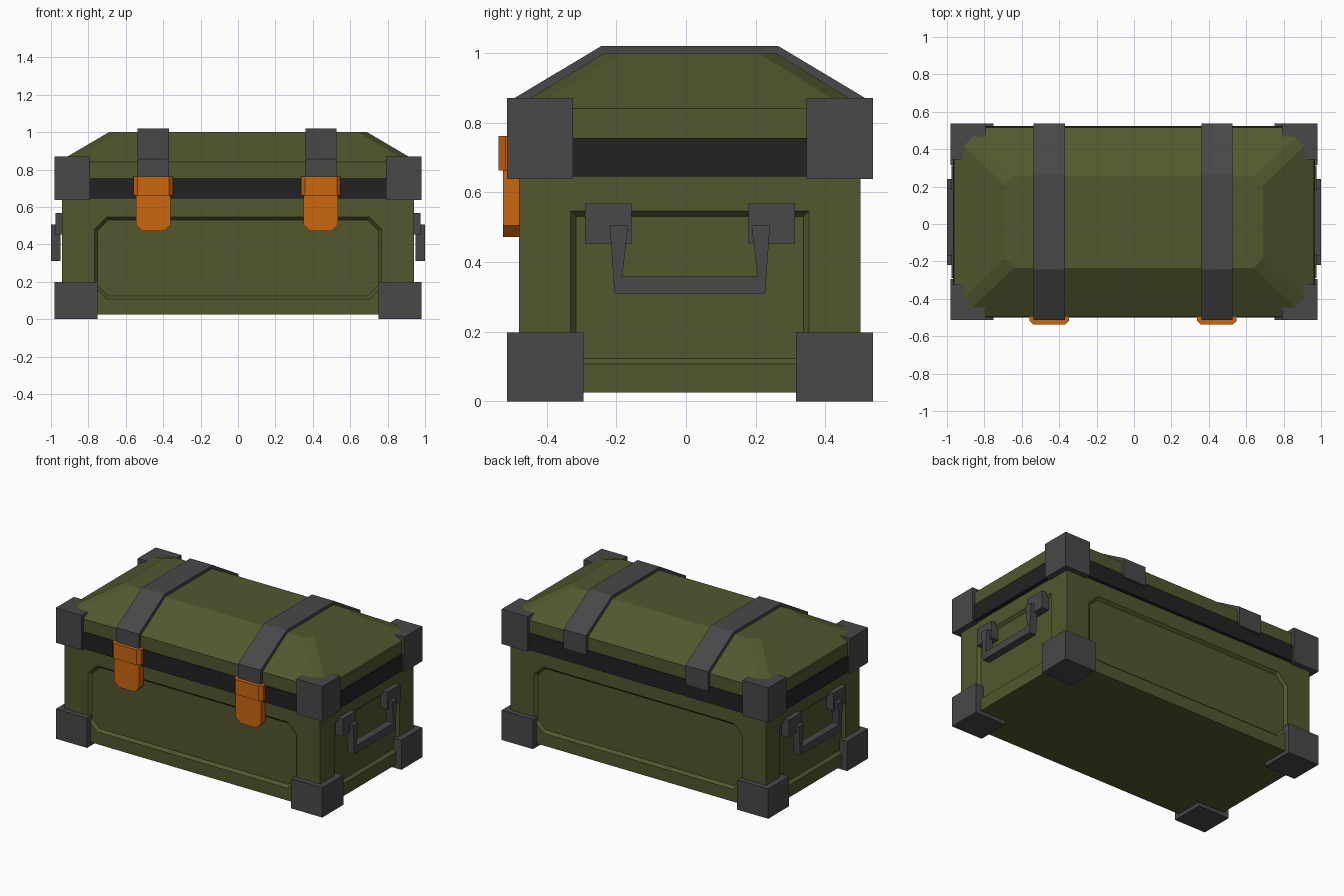
import bpy
import bmesh

if "Cube" in bpy.data.objects:
    bpy.data.objects.remove(bpy.data.objects["Cube"])

YC = 0.011  # depth centre of the chest shell


def material(name, rgb):
    m = bpy.data.materials.new(name)
    m.use_nodes = True
    col = (*rgb, 1)
    m.diffuse_color = col
    m.node_tree.nodes["Principled BSDF"].inputs["Base Color"].default_value = col
    return m


OLIVE = material("olive green", (0.085, 0.095, 0.027))
GREY = material("dark grey", (0.065, 0.065, 0.065))
BLACK = material("near black", (0.016, 0.016, 0.016))
ORANGE = material("orange", (0.6, 0.135, 0.005))


def loft(name, loops, mat):
    """Solid skinned through matching closed loops, capped at both ends."""
    bm = bmesh.new()
    rings = [[bm.verts.new(p) for p in loop] for loop in loops]
    n = len(rings[0])
    for a, b in zip(rings, rings[1:]):
        for i in range(n):
            j = (i + 1) % n
            bm.faces.new((a[i], a[j], b[j], b[i]))
    bm.faces.new(rings[0][::-1])
    bm.faces.new(rings[-1])
    bmesh.ops.recalc_face_normals(bm, faces=bm.faces)
    mesh = bpy.data.meshes.new(name)
    bm.to_mesh(mesh)
    bm.free()
    mesh.materials.append(mat)
    ob = bpy.data.objects.new(name, mesh)
    bpy.context.collection.objects.link(ob)
    return ob


def octagon(hu, hv, c, cu=0.0, cv=0.0):
    """Rectangle outline with corners cut by c (plain rectangle if c is 0)."""
    if not c:
        pts = [(hu, -hv), (hu, hv), (-hu, hv), (-hu, -hv)]
    else:
        pts = [(hu - c, -hv), (hu, -hv + c), (hu, hv - c), (hu - c, hv),
               (c - hu, hv), (-hu, hv - c), (-hu, c - hv), (c - hu, -hv)]
    return [(u + cu, v + cv) for u, v in pts]


def box(name, x, y, z, mat):
    corners = [(x[0], y[0]), (x[1], y[0]), (x[1], y[1]), (x[0], y[1])]
    return loft(name, [[(a, b, h) for a, b in corners] for h in z], mat)


def extrude_x(name, profile, x0, x1, mat):
    return loft(name, [[(x, y, z) for y, z in profile] for x in (x0, x1)], mat)


# Body with a bevelled recessed panel on each side
HX, HY = 0.94, 0.49
body = box("body", (-HX, HX), (YC - HY, YC + HY), (0.025, 0.645), OLIVE)
cutters = []
for s in (-1, 1):
    steps = ((0.05, 0), (0, 0), (-0.018, 0.016))
    long_side = [[(u, YC + s * (HY + d), v) for u, v in
                  octagon(0.768 - k, 0.22 - k, 0.067 - k / 2, 0, 0.327)]
                 for d, k in steps]
    end_side = [[(s * (HX + d), u, v) for u, v in
                 octagon(0.342 - k, 0.22 - k, 0, YC, 0.327)] for d, k in steps]
    cutters += [loft("panel_cutter", long_side, OLIVE),
                loft("panel_cutter", end_side, OLIVE)]
for c in cutters:
    c.hide_render = True
    mod = body.modifiers.new("panel", "BOOLEAN")
    mod.operation = "DIFFERENCE"
    mod.object = c
    mod.solver = "EXACT"
graph = bpy.context.evaluated_depsgraph_get()
cut_mesh = bpy.data.meshes.new_from_object(body.evaluated_get(graph))
body.modifiers.clear()
body.data = cut_mesh
for c in cutters:
    bpy.data.objects.remove(c)

# Seal band and faceted lid
box("seal_band", (-0.968, 0.968), (YC - 0.512, YC + 0.512), (0.645, 0.755), BLACK)
lid_rings = ((0.962, 0.505, 0.755), (0.962, 0.505, 0.84), (0.69, 0.245, 1.0))
loft("lid", [[(x, y, z) for x, y in octagon(hx, hy, 0.05, 0, YC)]
             for hx, hy, z in lid_rings], OLIVE)

# Corner guards: lower and upper cubes at every corner
for sx, side in ((-1, "right"), (1, "left")):
    for sy, end in ((-1, "front"), (1, "back")):
        for level, lx, ly, z in (("lower", 0.23, 0.22, (0, 0.198)),
                                 ("upper", 0.19, 0.19, (0.638, 0.87))):
            x = sorted((sx * 0.98, sx * (0.98 - lx)))
            y = sorted((YC + sy * 0.525, YC + sy * (0.525 - ly)))
            box(f"{level}_corner_{end}_{side}", x, y, z, GREY)

# Lid straps and front latches
outer = [(0.525, 0.73), (0.525, 0.857), (0.253, 1.02)]
inner = [(0.495, 0.73), (0.495, 0.835), (0.245, 0.985)]
strap = ([(YC - y, z) for y, z in outer] + [(YC + y, z) for y, z in outer[::-1]]
         + [(YC + y, z) for y, z in inner] + [(YC - y, z) for y, z in inner[::-1]])
for cx, side in ((-0.453, "right"), (0.443, "left")):
    extrude_x("strap_" + side, strap, cx - 0.083, cx + 0.083, GREY)
    # latch hook with bevelled vertical edges
    hook = [(-0.106, -0.49), (-0.106, -0.518), (-0.085, -0.538),
            (0.085, -0.538), (0.106, -0.518), (0.106, -0.49)]
    loft("latch_hook_" + side, [[(cx + x, y, z) for x, y in hook]
                                for z in (0.662, 0.762)], ORANGE)
    # latch plate with cut lower corners
    w, c, low, top = 0.092, 0.033, 0.472, 0.67
    plate = [(-w, top), (-w, low + c), (c - w, low),
             (w - c, low), (w, low + c), (w, top)]
    loft("latch_plate_" + side, [[(cx + x, y, z) for x, z in plate]
                                 for y in (-0.525, -0.475)], ORANGE)

# End handles: two brackets and a tapered U-shaped grip
half = [(0.23, 0.505), (0.216, 0.31)]
half_in = [(0.194, 0.358), (0.177, 0.505)]
grip = ([(YC + y, z) for y, z in half] + [(YC - y, z) for y, z in half[::-1]]
        + [(YC - y, z) for y, z in half_in[::-1]]
        + [(YC + y, z) for y, z in half_in])
for sx, side in ((-1, "right"), (1, "left")):
    extrude_x("handle_grip_" + side, grip, sx * 0.95, sx * 1.0, GREY)
    for sy, end in ((-1, "front"), (1, "back")):
        y = sorted((YC + sy * 0.168, YC + sy * 0.301))
        x = sorted((sx * 0.915, sx * 0.975))
        box(f"handle_bracket_{end}_{side}", x, y, (0.453, 0.568), GREY)
